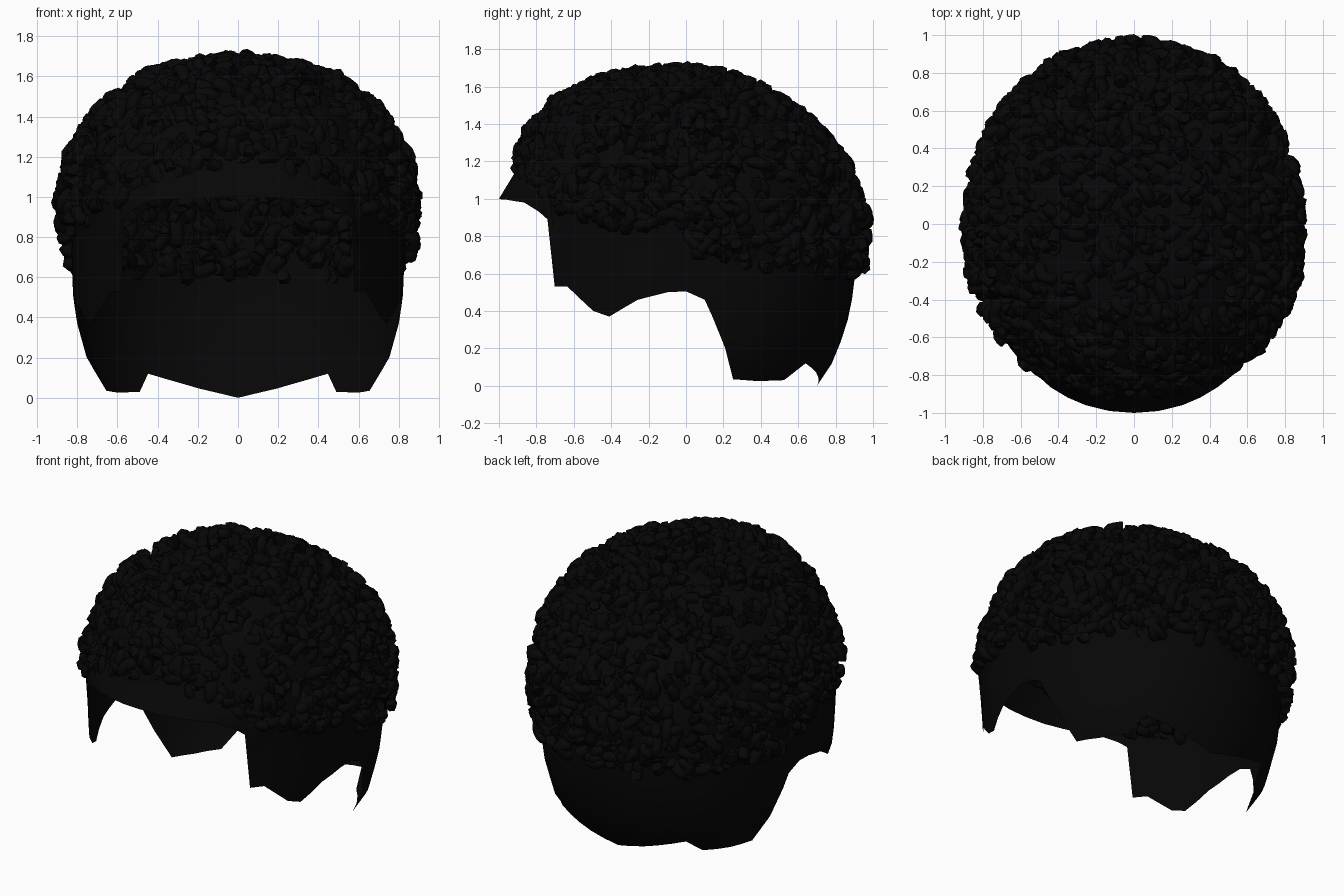
import bpy, bmesh, math, random
from mathutils import Vector

random.seed(4)
cube = bpy.data.objects.get("Cube")
if cube:
    bpy.data.objects.remove(cube, do_unlink=True)

hair = bpy.data.materials.new("black hair")
hair.use_nodes = True
hair.diffuse_color = (0.002, 0.002, 0.002, 1)
hair.node_tree.nodes["Principled BSDF"].inputs["Base Color"].default_value = hair.diffuse_color

TOP = 1.66
# height -> half width, back depth, front depth
SIDE = [(0, .67), (.15, .765), (.4, .815), (.6, .825), (.8, .83), (1, .845), (1.2, .8), (1.4, .69), (1.55, .49),
        (1.62, .3), (TOP, 0)]
BACK = [(0, .7), (.15, .8), (.4, .88), (.6, .905), (.9, .925), (1.2, .81), (1.4, .63), (1.55, .41), (1.62, .25), (TOP, 0)]
FRONT = [(.4, .95), (.9, .98), (1, 1), (1.14, .915), (1.25, .88), (1.4, .81), (1.5, .71), (1.6, .5), (1.64, .3), (TOP, 0)]
# angle from the front -> lower edge of the skin, lower edge of the curls, depth of the curl roots
HEM = [(0, 1), (15, .995), (27, .98), (34, .93), (37.5, .89), (39.5, .53), (45, .53), (55, .4), (61, .37), (72, .46),
       (83, .5), (90, .505), (97, .46), (100, .37), (111, .035), (123, .025), (137, .03), (145, .12), (165, .045), (180, 0)]
CURL_LINE = [(0, 1.21), (25, 1.13), (45, .98), (65, .9), (85, .83), (95, .76), (105, .69), (140, .65), (180, .65)]
SINK = [(0, .03), (25, .045), (42, .045), (62, 0)]


def lerp(table, x):
    if x <= table[0][0]:
        return table[0][1]
    for (x0, y0), (x1, y1) in zip(table, table[1:]):
        if x <= x1:
            return y0 + (y1 - y0) * (x - x0) / (x1 - x0)
    return table[-1][1]


def scalp(deg, z):
    """Point of the head at an angle from the front and a height."""
    a = math.radians(deg)
    s, c = math.sin(a), math.cos(a)
    rx = max(lerp(SIDE, z), .001)
    ry = max(lerp(FRONT if c > 0 else BACK, z), .001)
    r = (abs(s / rx) ** 2.1 + abs(c / ry) ** 2.1) ** (-1 / 2.1)
    return Vector((r * s, -r * c, z))


# Smooth skin with the cut-out hairline, sideburns and nape
angles = []
for (a0, _), (a1, _) in zip(HEM, HEM[1:]):
    steps = max(1, round((a1 - a0) / 6))
    angles += [a0 + (a1 - a0) * i / steps for i in range(steps)]
ring = angles + [180] + [-a for a in reversed(angles[1:])]
ROWS = 22
bm = bmesh.new()
columns = []
for a in ring:
    low = lerp(HEM, abs(a))
    columns.append([bm.verts.new(scalp(a, low + (TOP - low) * math.sin(math.pi / 2 * i / ROWS)))
                    for i in range(ROWS)])
pole = bm.verts.new((0, 0, TOP))
for left, right in zip(columns, columns[1:] + columns[:1]):
    for i in range(ROWS - 1):
        bm.faces.new((left[i], right[i], right[i + 1], left[i + 1]))
    bm.faces.new((left[-1], right[-1], pole))
bmesh.ops.recalc_face_normals(bm, faces=bm.faces)
mesh = bpy.data.meshes.new("hair_skin")
bm.to_mesh(mesh)
bm.free()
mesh.materials.append(hair)
mesh.shade_smooth()
skin = bpy.data.objects.new("hair_skin", mesh)
bpy.context.collection.objects.link(skin)

# Chunky hooked curls, turned every way so that cut ends stick out,
# with an extra share along the lower rim and flatter ones at the front
curve = bpy.data.curves.new("curls", "CURVE")
curve.dimensions = "3D"
curve.bevel_depth = .036
curve.bevel_resolution = 1
curve.use_fill_caps = True
POINTS = 6
for _ in range(1750):
    deg = random.uniform(-180, 180)
    low = lerp(CURL_LINE, abs(deg))
    p = scalp(deg, low + (TOP - .005 - low) * max(0, random.uniform(-.07, 1)))
    normal = (p - Vector((0, 0, .75))).normalized()
    p -= normal * lerp(SINK, abs(deg)) * min(1, (TOP - p.z) / .2)
    u = normal.orthogonal().normalized()
    v = normal.cross(u)
    spin = random.uniform(0, 2 * math.pi)
    along = u * math.cos(spin) + v * math.sin(spin)
    across = v * math.cos(spin) - u * math.sin(spin)
    lift = normal * .85 + across * random.uniform(-.6, .6)
    start, sweep = random.uniform(-2.4, .3), random.uniform(1.7, 2.6)
    size = random.uniform(.04, .06)
    spline = curve.splines.new("POLY")
    spline.points.add(POINTS - 1)
    for i, point in enumerate(spline.points):
        t = start + sweep * i / (POINTS - 1)
        q = p + (along * math.cos(t) + lift * math.sin(t)) * size
        point.co = (*q, 1)
        point.radius = random.uniform(.85, 1.05)
curls = bpy.data.objects.new("curls", curve)
bpy.context.collection.objects.link(curls)
curve.materials.append(hair)

# Turn the curls into a mesh with smooth sides and crisp cut ends
for ob in bpy.context.selected_objects:
    ob.select_set(False)
curls.select_set(True)
bpy.context.view_layer.objects.active = curls
bpy.ops.object.convert(target="MESH")
bpy.ops.object.shade_smooth_by_angle(angle=math.radians(65))
